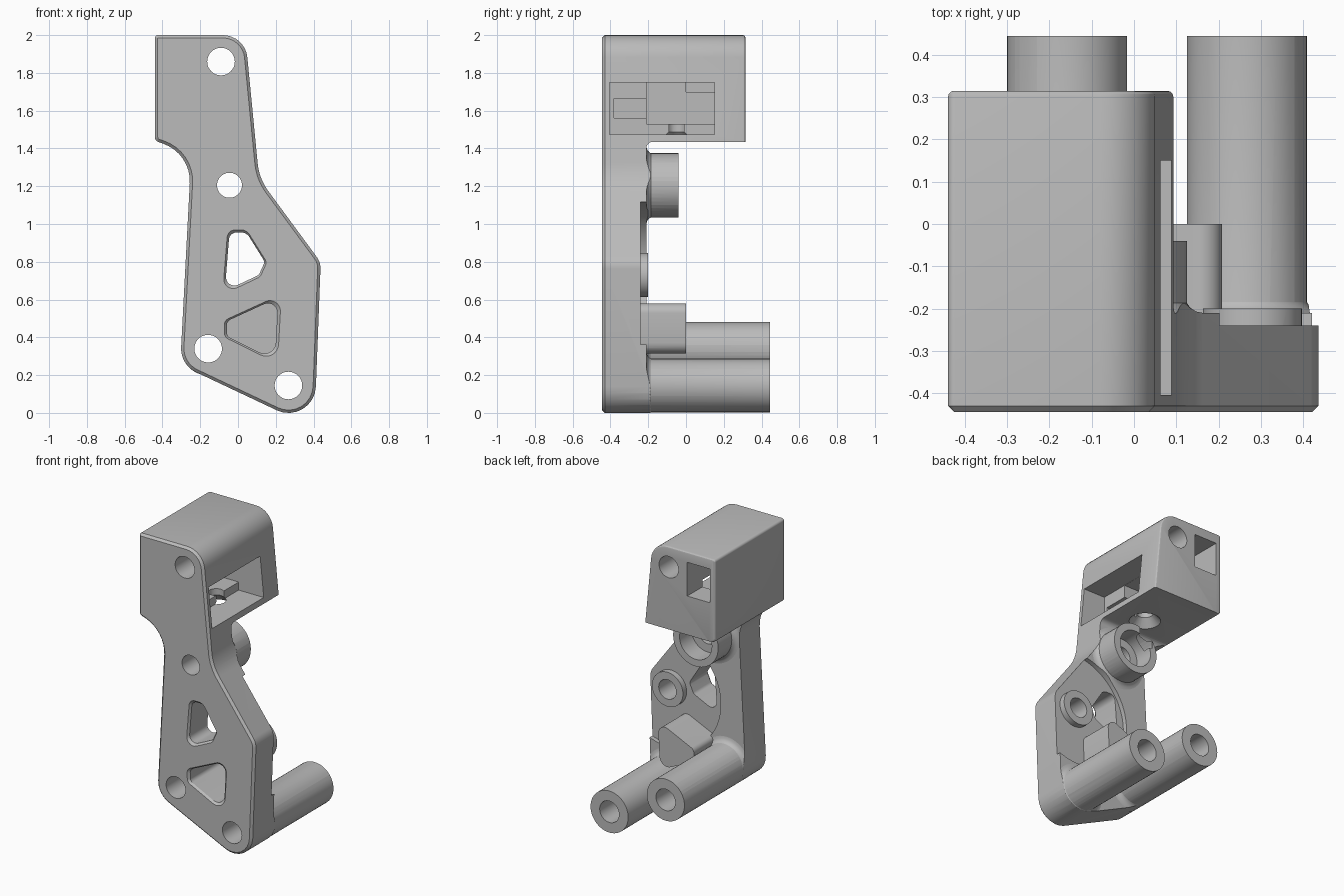
import bpy, bmesh
from math import cos, sin, pi, tan
from mathutils import Vector

if "Cube" in bpy.data.objects:
    bpy.data.objects.remove(bpy.data.objects["Cube"], do_unlink=True)

grey = bpy.data.materials.new("plain grey")
grey.use_nodes = True
grey.diffuse_color = (0.5, 0.5, 0.5, 1)
grey.node_tree.nodes["Principled BSDF"].inputs["Base Color"].default_value = grey.diffuse_color


def finish(name, bm):
    bmesh.ops.recalc_face_normals(bm, faces=bm.faces)
    mesh = bpy.data.meshes.new(name)
    bm.to_mesh(mesh)
    bm.free()
    mesh.materials.append(grey)
    ob = bpy.data.objects.new(name, mesh)
    bpy.context.collection.objects.link(ob)
    return ob


def rounded(corners, steps=8):
    """Polygon of (x, z, radius) corners with every corner filleted."""
    pts = []
    for i, (x, z, r) in enumerate(corners):
        p = Vector((x, z))
        a = (Vector(corners[i - 1][:2]) - p).normalized()
        b = (Vector(corners[(i + 1) % len(corners)][:2]) - p).normalized()
        half = a.angle(b) / 2
        centre = p + (a + b).normalized() * (r / sin(half))
        start = p + a * (r / tan(half)) - centre
        end = p + b * (r / tan(half)) - centre
        sweep = pi - 2 * half
        for k in range(steps + 1):
            t = k / steps
            v = (start * sin((1 - t) * sweep) + end * sin(t * sweep)) / sin(sweep)
            pts.append(centre + v)
    return pts


def loft(name, pts, rings):
    """Stack an x-z outline along y; rings are (y, scale about its middle)."""
    mid = sum(pts, Vector((0, 0))) / len(pts)
    bm = bmesh.new()
    loops = []
    for y, s in rings:
        flat = [mid + (p - mid) * s for p in pts]
        loops.append([bm.verts.new((q.x, y, q.y)) for q in flat])
    n = len(pts)
    for lo, hi in zip(loops, loops[1:]):
        for i in range(n):
            bm.faces.new((lo[i], lo[(i + 1) % n], hi[(i + 1) % n], hi[i]))
    bm.faces.new(loops[0])
    bm.faces.new(loops[-1])
    return finish(name, bm)


def turned(name, centre, rings, n=48):
    """Round part along y; rings are (y, radius)."""
    c = Vector(centre)
    circle = [c + Vector((cos(2 * pi * i / n), sin(2 * pi * i / n))) for i in range(n)]
    return loft(name, circle, rings)


def box(name, lo, hi):
    bm = bmesh.new()
    bmesh.ops.create_cube(bm, size=1)
    lo, hi = Vector(lo), Vector(hi)
    for v in bm.verts:
        v.co = (lo + hi) / 2 + Vector(a * b for a, b in zip(v.co, hi - lo))
    return finish(name, bm)


def combine(target, other, op):
    other.hide_render = True
    mod = target.modifiers.new(op, "BOOLEAN")
    mod.operation, mod.object, mod.solver = op, other, "EXACT"
    bpy.context.view_layer.objects.active = target
    bpy.ops.object.modifier_apply(modifier=mod.name)
    bpy.data.objects.remove(other, do_unlink=True)


def bevel_edges(ob, rule, offset, segments):
    bm = bmesh.new()
    bm.from_mesh(ob.data)
    edges = [e for e in bm.edges if all(rule(v.co) for v in e.verts)]
    bmesh.ops.bevel(bm, geom=edges, offset=offset, segments=segments,
                    profile=0.5, affect="EDGES")
    bm.to_mesh(ob.data)
    bm.free()


FRONT, PLATE_BACK, BLOCK_BACK, POST_END = -0.445, -0.21, 0.315, 0.445
TOP_HOLE, MID, SMALL = (-0.09, 1.86), (-0.045, 1.205), (0.28, 0.73)
POSTS = {"left_post": (0.267, 0.145), "right_post": (-0.158, 0.34)}

# Bracket silhouette at full block depth, with chamfered front and soft back edges
outline = rounded([(-0.44, 2, 0.017), (0.038, 2, 0.13), (0.112, 1.24, 0.3),
                   (0.438, 0.797, 0.1), (0.404, -0.08, 0.145), (-0.306, 0.255, 0.14),
                   (-0.247, 1.375, 0.21), (-0.44, 1.44, 0.03)])
bracket = loft("bracket", outline, [(FRONT, 1), (BLOCK_BACK, 1)])
bevel_edges(bracket, lambda c: c.y < FRONT + 0.001, 0.015, 1)
bevel_edges(bracket, lambda c: c.y > BLOCK_BACK - 0.001, 0.014, 3)

# Cut away everything behind the plate, leaving fillets at the block and bosses
clearance = box("clearance", (-1, PLATE_BACK, -1), (1, 1, 1.435))
bevel_edges(clearance, lambda c: c.y < 0 and c.z > 0, 0.035, 5)
for centre, r in [(c, 0.141) for c in POSTS.values()] + [(MID, 0.168)]:
    flare = [(-0.3, r + 0.04), (PLATE_BACK, r + 0.04)]
    flare += [(PLATE_BACK + 0.04 * sin(a), r + 0.04 - 0.041 * (1 - cos(a)))
              for a in (pi / 8, pi / 4, 3 * pi / 8, pi / 2)]
    flare = flare[:2] + [(PLATE_BACK + 0.04 * (1 - cos(k * pi / 8)),
                          r + 0.04 - 0.042 * sin(k * pi / 8)) for k in range(1, 5)]
    combine(clearance, turned("flare", centre, flare), "DIFFERENCE")
combine(bracket, clearance, "DIFFERENCE")

# Round pocket in the back of the plate
combine(bracket, turned("pocket", SMALL, [(-0.24, 0.395), (-0.15, 0.395)], 96), "DIFFERENCE")

# Posts and bosses
for name, centre in POSTS.items():
    combine(bracket, turned(name, centre, [(-0.3, 0.142), (POST_END, 0.142)]), "UNION")
combine(bracket, turned("middle_boss", MID, [(-0.3, 0.17), (-0.04, 0.17)]), "UNION")
combine(bracket, turned("small_boss", SMALL, [(-0.3, 0.117), (-0.2, 0.117)]), "UNION")

# Bores
for centre, r in [(c, 0.073) for c in POSTS.values()] + [(TOP_HOLE, 0.073), (MID, 0.066)]:
    combine(bracket, turned("bore", centre, [(-1, r), (1, r)]), "DIFFERENCE")
combine(bracket, turned("counterbore", MID, [(-0.17, 0.122), (0.1, 0.122)]), "DIFFERENCE")
combine(bracket, turned("blind_bore", SMALL, [(-0.38, 0.066), (0, 0.066)]), "DIFFERENCE")

# Lightening holes, chamfered at the front
upper = [(-0.045, 0.955, 0.04), (0.045, 0.955, 0.05), (0.142, 0.8, 0.03),
         (0.11, 0.73, 0.03), (-0.07, 0.645, 0.045)]
lower = [(-0.06, 0.485, 0.035), (0.213, 0.61, 0.05), (0.195, 0.28, 0.06),
         (-0.058, 0.405, 0.03)]
for corners in (upper, lower):
    cutter = loft("window", rounded(corners),
                  [(FRONT - 0.01, 1.18), (FRONT + 0.015, 1), (0, 1)])
    combine(bracket, cutter, "DIFFERENCE")

# Hollow in the block, opening to the left side, with a stepped inside
combine(bracket, box("side_opening", (-0.1, -0.405, 1.475), (0.5, 0.15, 1.75)), "DIFFERENCE")
combine(bracket, box("deep_hollow", (-0.39, -0.21, 1.53), (0, 0.15, 1.749)), "DIFFERENCE")
combine(bracket, box("inner_notch", (-0.3, -0.38, 1.56), (0, -0.2, 1.665)), "DIFFERENCE")
combine(bracket, box("back_channel", (-0.4, 0, 1.7), (-0.23, 1, 1.93)), "DIFFERENCE")

# Countersunk screw hole in the underside of the block
bm = bmesh.new()
bmesh.ops.create_cone(bm, cap_ends=True, segments=32, radius1=0.05, radius2=0.05, depth=0.4)
bmesh.ops.translate(bm, verts=bm.verts, vec=(-0.13, -0.05, 1.45))
combine(bracket, finish("screw_hole", bm), "DIFFERENCE")
bm = bmesh.new()
bmesh.ops.create_cone(bm, cap_ends=True, segments=32, radius1=0.1, radius2=0.045, depth=0.06)
bmesh.ops.translate(bm, verts=bm.verts, vec=(-0.13, -0.05, 1.463))
combine(bracket, finish("countersink", bm), "DIFFERENCE")

bpy.ops.object.select_all(action="DESELECT")
bracket.select_set(True)
bpy.context.view_layer.objects.active = bracket
bpy.ops.object.shade_smooth_by_angle(angle=0.5)
